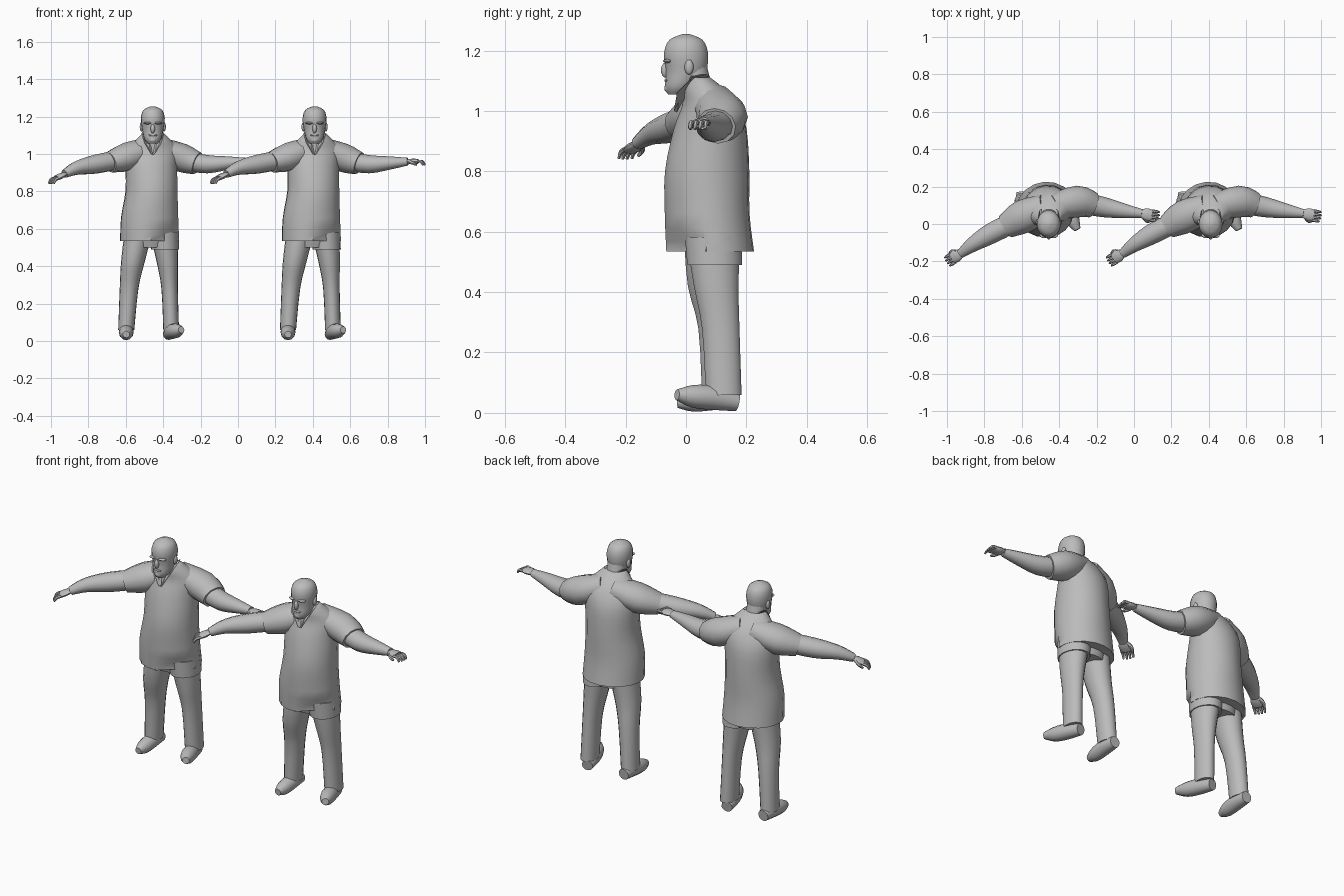
import bpy
import bmesh
from math import cos, sin, pi, radians
from mathutils import Vector, Matrix

cube = bpy.data.objects.get("Cube")
if cube:
    bpy.data.objects.remove(cube, do_unlink=True)

grey = bpy.data.materials.new("plain_grey")
grey.use_nodes = True
grey.diffuse_color = (.5, .5, .5, 1)
grey.node_tree.nodes["Principled BSDF"].inputs["Base Color"].default_value = grey.diffuse_color

FIGURES = {"first": -.4325, "second": .4325}
SIDES = {"right": -1, "left": 1}
UP = Vector((0, 0, 1))
MID = -.023


def place(name, bm, crease=45):
    """Finish a part and stand it on both figures."""
    bmesh.ops.recalc_face_normals(bm, faces=bm.faces)
    for face in bm.faces:
        face.smooth = True
    mesh = bpy.data.meshes.new(name)
    bm.to_mesh(mesh)
    bm.free()
    mesh.set_sharp_from_angle(angle=radians(crease))
    mesh.materials.append(grey)
    for figure, x in FIGURES.items():
        part = bpy.data.objects.new(figure + "_" + name, mesh)
        part.location.x = x
        bpy.context.collection.objects.link(part)


def refine(rows, steps=3):
    """Run a smooth curve through the key sections."""
    keys = [Vector(row) for row in rows]
    last = len(keys) - 1
    fine = []
    for i in range(last):
        a, b = keys[i], keys[i + 1]
        go_in = (b - keys[max(i - 1, 0)]) / 2
        go_out = (keys[min(i + 2, last)] - a) / 2
        for step in range(steps):
            t = step / steps
            s = 1 - t
            blend = t * t * (3 - 2 * t)
            fine.append(a * (1 - blend) + b * blend + go_in * (t * s * s) - go_out * (t * t * s))
    return fine + [keys[last]]


def skin(rings):
    """Bridge equal rings of points and close both ends."""
    bm = bmesh.new()
    loops = [[bm.verts.new(point) for point in ring] for ring in rings]
    for low, high in zip(loops, loops[1:]):
        for i in range(len(low)):
            bm.faces.new((low[i - 1], low[i], high[i], high[i - 1]))
    bm.faces.new(loops[0])
    bm.faces.new(loops[-1])
    return bm


def ellipse(centre, u, v, sides):
    angles = [2 * pi * i / sides for i in range(sides)]
    return [centre + u * cos(a) + v * sin(a) for a in angles]


def stack(rows, yaw=0, sides=18):
    """Level sections: height, centre x, centre y, radius x, radius y."""
    u = Vector((cos(yaw), sin(yaw), 0))
    v = UP.cross(u)
    return skin([ellipse(Vector((x, y, z)), u * rx, v * ry, sides)
                 for z, x, y, rx, ry in refine(rows)])


def limb(rows, flat=1, sides=12):
    """Sections along a path: x, y, z, radius; flat squashes the height."""
    rows = refine(rows)
    points = [row.xyz for row in rows]
    rings = []
    for i, row in enumerate(rows):
        ahead = points[min(i + 1, len(rows) - 1)]
        tangent = (ahead - points[max(i - 1, 0)]).normalized()
        u = tangent.cross(UP).normalized()
        v = u.cross(tangent)
        rings.append(ellipse(points[i], u * row.w, v * row.w * flat, sides))
    return skin(rings)


def blob(centre, radii):
    bm = bmesh.new()
    shape = Matrix.Translation(centre) @ Matrix.Diagonal((*radii, 1))
    bmesh.ops.create_uvsphere(bm, u_segments=12, v_segments=8, radius=1, matrix=shape)
    return bm


# Shirt, turned slightly, with the hem tucked back over one thigh
shirt = stack([
    (.535, -.04, .08, .16, .145), (.66, -.04, .07, .155, .14), (.8, -.03, .07, .14, .14),
    (.94, -.03, .08, .14, .12), (1.02, -.02, .08, .14, .09),
    (1.07, -.02, .06, .1, .07), (1.11, -.02, .04, .06, .04)], yaw=radians(14))
for vert in shirt.verts:
    x, y, z = vert.co
    if z < .6 and x > MID and y < .05:
        vert.co.y += .04
place("shirt", shirt)

# Collar wings folded down beside the open neck
for side, s in SIDES.items():
    wing = bmesh.new()
    outline = [(.05, .07, 1.12), (.06, .02, 1.11), (.045, -.03, 1.06), (.01, -.04, 1),
               (.02, -.02, 1.05), (.04, .01, 1.12)]
    face = wing.faces.new([wing.verts.new((MID + s * x, y, z)) for x, y, z in outline])
    for item in bmesh.ops.extrude_face_region(wing, geom=[face])["geom"]:
        if isinstance(item, bmesh.types.BMVert):
            item.co += Vector((-s, 1, -.5)) * .01
    place(side + "_collar", wing)

# Neck and bald head
place("neck", stack([(1.02, MID, .05, .05, .05), (1.15, MID, .02, .05, .05)]))
place("head", stack([
    (1.055, MID, -.03, .025, .03), (1.08, MID, -.02, .045, .05), (1.13, MID, 0, .057, .067),
    (1.19, MID, 0, .064, .074), (1.235, MID, 0, .05, .056), (1.255, MID, 0, .01, .01)]))
place("nose", blob((MID, -.068, 1.135), (.012, .015, .025)))
place("mouth", blob((MID, -.06, 1.1), (.025, .012, .007)))
place("chin", blob((MID, -.052, 1.075), (.023, .02, .018)))
for side, s in SIDES.items():
    place(side + "_brow", blob((MID + s * .025, -.06, 1.165), (.024, .016, .007)))
    place(side + "_ear", blob((MID + s * .06, .01, 1.145), (.01, .015, .025)))

# Short loose sleeves
place("right_sleeve", limb([
    (-.04, .09, 1.03, .07), (-.16, .04, .985, .09), (-.255, -.015, .955, .065)], flat=.85))
place("left_sleeve", limb([
    (0, .09, 1.03, .07), (.13, .12, .98, .085), (.215, .1, .95, .068)], flat=.9))

# Bare arms
place("right_arm", limb([
    (-.2, .015, .97, .055), (-.33, -.05, .945, .055),
    (-.43, -.11, .925, .04), (-.495, -.16, .893, .024)], flat=.92))
place("left_arm", limb([
    (.17, .11, .96, .057), (.27, .09, .945, .054),
    (.38, .07, .952, .039), (.475, .056, .959, .023)], flat=.9))


def hand(name, wrist, along, across, droop):
    """Palm, four drooping fingers and a thumb."""
    wrist, along, across = Vector(wrist), Vector(along).normalized(), Vector(across).normalized()

    def spot(forward, sideways, drop, radius):
        return (*(wrist + along * forward + across * sideways - UP * drop), radius)

    place(name + "_palm", limb([spot(-.01, 0, 0, .022), spot(.02, 0, 0, .033),
                                spot(.05, 0, 0, .03)], flat=.45))
    for i in range(4):
        lane = (i - 1.5) * .017
        place(f"{name}_finger_{i + 1}", limb([
            spot(.045, lane, 0, .008), spot(.07, lane, 0, .008),
            spot(.09 - abs(lane) / 4, lane, droop, .005)], sides=6))
    place(name + "_thumb", limb([
        spot(.01, -.02, 0, .011), spot(.03, -.035, .01, .009),
        spot(.05, -.03, .02, .005)], sides=6))


hand("right_hand", (-.5, -.16, .89), (-.8, -.5, -.4), (.5, -.8, 0), .015)
hand("left_hand", (.48, .055, .96), (1, -.2, 0), (.2, 1, 0), .02)

# Trousers
place("hips", stack([(.5, -.04, .09, .1, .08), (.62, -.04, .08, .13, .11)]))
place("right_leg", stack([
    (.06, -.165, .11, .043, .058), (.28, -.15, .1, .05, .06),
    (.42, -.13, .08, .063, .075), (.58, -.1, .08, .075, .088)]))
place("left_leg", stack([
    (.06, .075, .125, .042, .06), (.28, .067, .115, .044, .063),
    (.42, .055, .1, .057, .075), (.58, .035, .09, .075, .09)]))
place("thigh_fold", stack([(.49, .042, .095, .075, .092), (.58, .035, .09, .08, .095)]))

# Shoes
place("right_shoe", limb([
    (-.165, .17, .045, .03), (-.165, .1, .05, .04),
    (-.165, .02, .04, .036), (-.165, -.03, .035, .018)]))
place("left_shoe", limb([
    (.06, .17, .035, .03), (.08, .09, .05, .04),
    (.105, .02, .055, .037), (.13, -.03, .06, .018)]))
